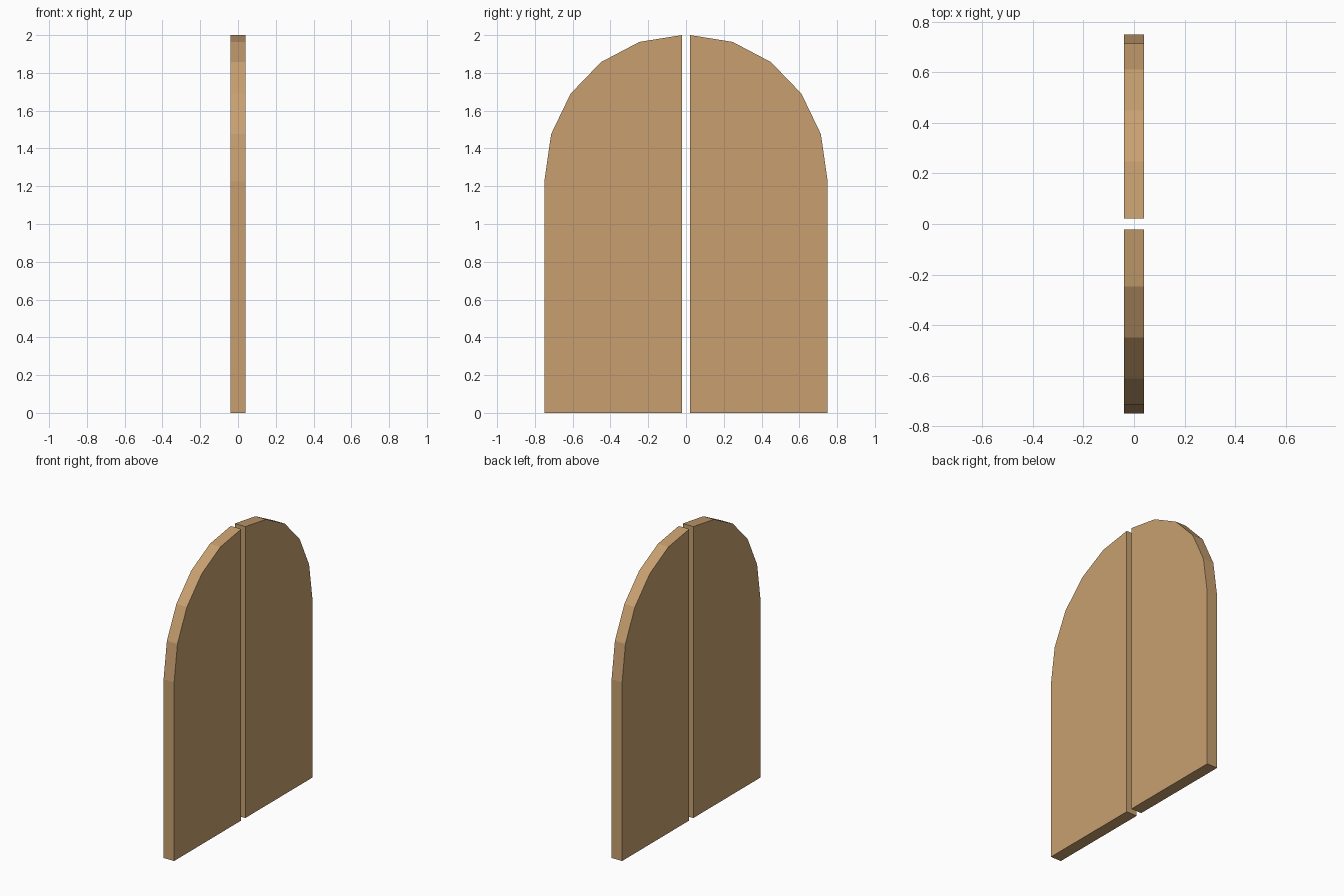
import bpy
import bmesh

if "Cube" in bpy.data.objects:
    bpy.data.objects.remove(bpy.data.objects["Cube"])

HALF_THICK = 0.04
GAP = 0.022

wood = bpy.data.materials.new("tan wood")
wood.diffuse_color = (0.578, 0.352, 0.162, 1.0)
wood.use_nodes = True
wood.node_tree.nodes["Principled BSDF"].inputs["Base Color"].default_value = wood.diffuse_color

# Half-arch outline (y, z), from the inner bottom corner round to the inner top
OUTLINE = [(GAP, 0), (0.75, 0), (0.75, 1.225), (0.714, 1.476),
           (0.611, 1.69), (0.45, 1.857), (0.247, 1.964), (GAP, 2.0)]


def door_leaf(name, side):
    """Extrude the half-arch outline into one door leaf."""
    bm = bmesh.new()
    face = bm.faces.new([bm.verts.new((-HALF_THICK, side * y, z)) for y, z in OUTLINE])
    ext = bmesh.ops.extrude_face_region(bm, geom=[face], use_keep_orig=True)
    moved = [v for v in ext["geom"] if isinstance(v, bmesh.types.BMVert)]
    bmesh.ops.translate(bm, verts=moved, vec=(2 * HALF_THICK, 0, 0))
    bmesh.ops.recalc_face_normals(bm, faces=bm.faces)
    mesh = bpy.data.meshes.new(name)
    bm.to_mesh(mesh)
    bm.free()
    mesh.materials.append(wood)
    obj = bpy.data.objects.new(name, mesh)
    bpy.context.collection.objects.link(obj)


# Two mirrored leaves with a narrow gap between
door_leaf("left_door_leaf", -1)
door_leaf("right_door_leaf", 1)
